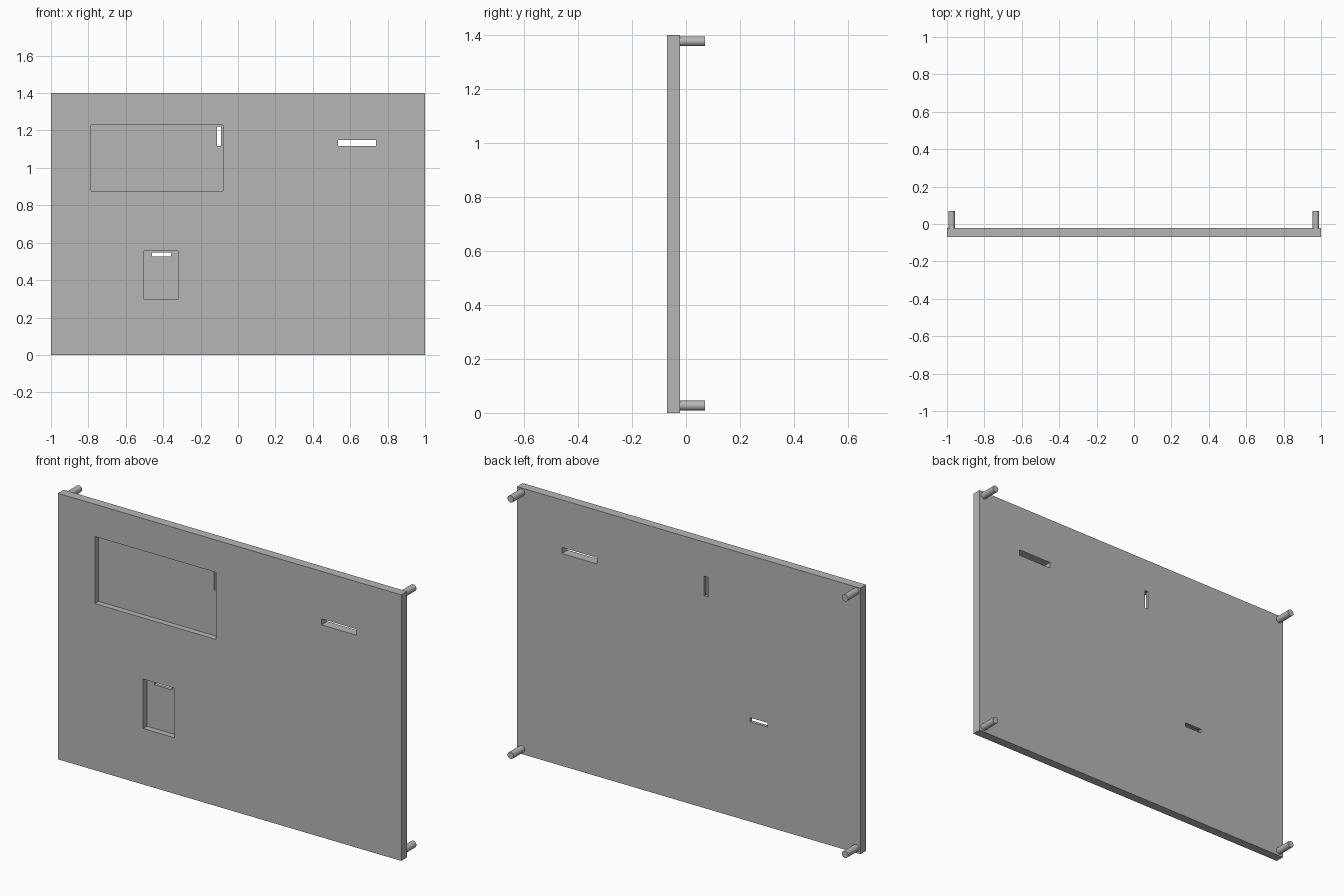
import bpy
import math

old = bpy.data.objects.get("Cube")
if old:
    bpy.data.objects.remove(old, do_unlink=True)

grey = bpy.data.materials.new("plain grey")
grey.use_nodes = True
colour = (0.47, 0.47, 0.47, 1)
grey.diffuse_color = colour
grey.node_tree.nodes["Principled BSDF"].inputs["Base Color"].default_value = colour

FRONT, BACK, PEG_END = -0.07, -0.022, 0.07
HEIGHT = 1.4
RECESS_FLOOR = FRONT + 0.031


def box(name, x0, x1, y0, y1, z0, z1):
    """Axis-aligned box given by its limits."""
    bpy.ops.mesh.primitive_cube_add(
        size=1, location=((x0 + x1) / 2, (y0 + y1) / 2, (z0 + z1) / 2))
    ob = bpy.context.object
    ob.name = name
    ob.scale = (x1 - x0, y1 - y0, z1 - z0)
    bpy.ops.object.transform_apply(location=False, rotation=False, scale=True)
    ob.data.materials.append(grey)
    return ob


def cut(target, name, x0, x1, z0, z1, floor):
    """Cut a rectangular opening from the front to the given depth."""
    cutter = box(name, x0, x1, FRONT - 0.05, floor, z0, z1)
    cutter.hide_render = True
    mod = target.modifiers.new(name, 'BOOLEAN')
    mod.operation = 'DIFFERENCE'
    mod.solver = 'EXACT'
    mod.object = cutter
    bpy.context.view_layer.objects.active = target
    bpy.ops.object.modifier_apply(modifier=mod.name)
    bpy.data.objects.remove(cutter, do_unlink=True)


# Flat panel with two shallow recesses and three through slots
panel = box("panel", -1, 1, FRONT, BACK, 0, HEIGHT)
cut(panel, "large_recess", -0.785, -0.08, 0.877, 1.23, RECESS_FLOOR)
cut(panel, "small_recess", -0.503, -0.32, 0.295, 0.555, RECESS_FLOOR)
through = BACK + 0.05
cut(panel, "upright_slot", -0.112, -0.09, 1.117, 1.22, through)
cut(panel, "small_slot", -0.46, -0.358, 0.525, 0.547, through)
cut(panel, "wide_slot", 0.535, 0.738, 1.118, 1.15, through)

# Round mounting pegs at the back corners
for side, x in (("right", -0.975), ("left", 0.972)):
    for level, z in (("lower", 0.027), ("upper", HEIGHT - 0.023)):
        start = BACK - 0.005
        bpy.ops.mesh.primitive_cylinder_add(
            vertices=32, radius=0.018, depth=PEG_END - start,
            location=(x, (start + PEG_END) / 2, z),
            rotation=(math.pi / 2, 0, 0))
        peg = bpy.context.object
        peg.name = f"{level}_{side}_peg"
        peg.data.materials.append(grey)
        bpy.ops.object.shade_smooth_by_angle(angle=math.radians(30))
